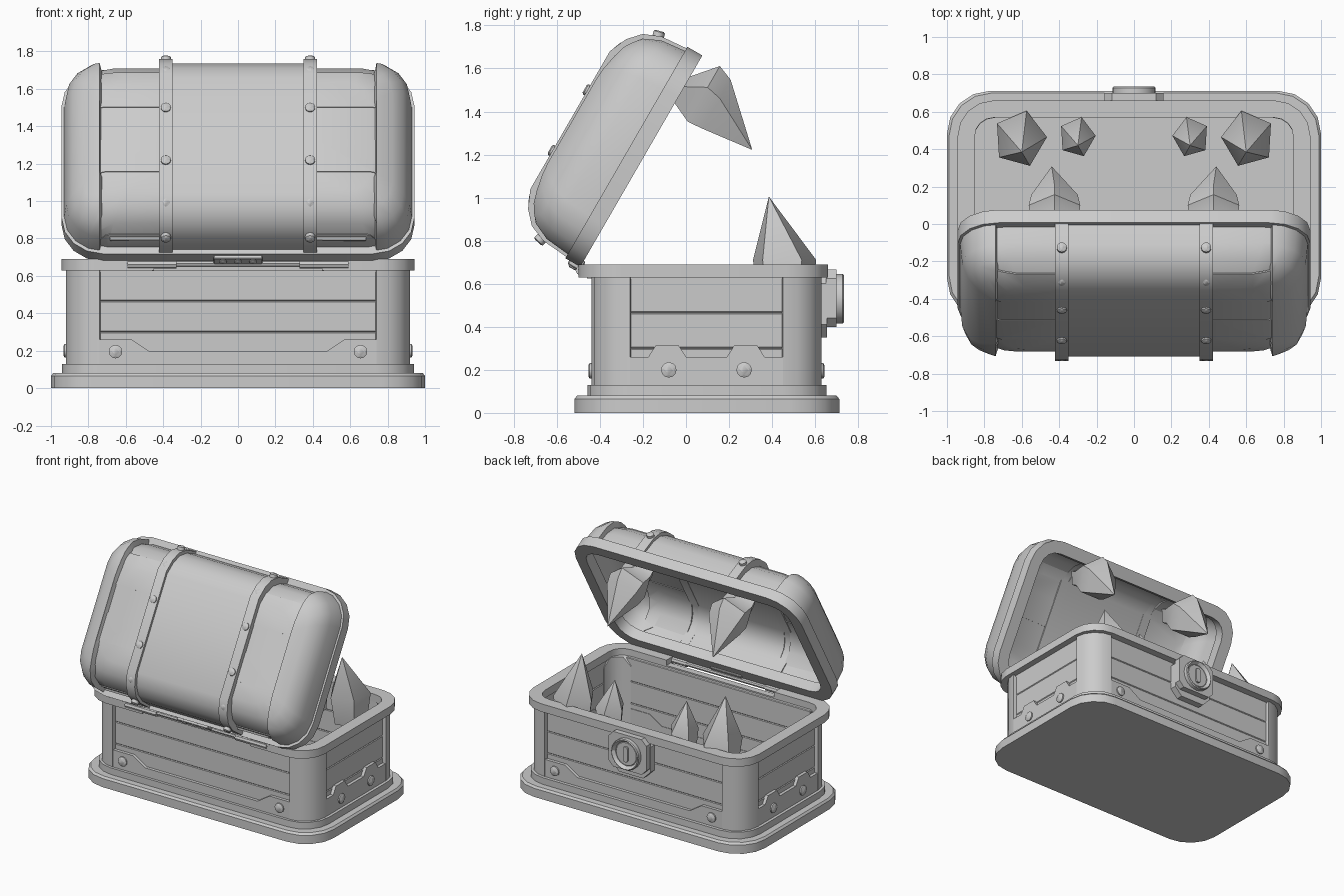
import bpy, bmesh, math
from mathutils import Matrix, Vector

if "Cube" in bpy.data.objects:
    bpy.data.objects.remove(bpy.data.objects["Cube"])

grey = bpy.data.materials.new("plain_grey")
grey.diffuse_color = (0.6, 0.6, 0.6, 1)
grey.use_nodes = True
grey.node_tree.nodes["Principled BSDF"].inputs["Base Color"].default_value = grey.diffuse_color
T = Matrix.Translation
# lid frame: hinge edge at the origin, y runs across the lid, z out of the dome
LID = T((0, -0.49, 0.68)) @ Matrix.Rotation(math.radians(60), 4, 'X')


def finish(name, bm, M=Matrix(), thick=0, bevel=0, angle=35):
    bm.transform(M)
    me = bpy.data.meshes.new(name)
    bm.to_mesh(me)
    bm.free()
    ob = bpy.data.objects.new(name, me)
    bpy.context.collection.objects.link(ob)
    me.materials.append(grey)
    bpy.ops.object.select_all(action='DESELECT')
    ob.select_set(True)
    bpy.context.view_layer.objects.active = ob
    if thick:
        m = ob.modifiers.new("thickness", 'SOLIDIFY')
        m.thickness, m.offset, m.use_even_offset = thick, -1, True
        bpy.ops.object.modifier_apply(modifier=m.name)
    if bevel:
        m = ob.modifiers.new("bevel", 'BEVEL')
        m.width, m.segments = bevel, 1
        bpy.ops.object.modifier_apply(modifier=m.name)
    bpy.ops.object.shade_smooth_by_angle(angle=math.radians(angle))
    return ob


def rounded(hx, hy, r, seg):
    pts = []
    for k, (sx, sy) in enumerate([(1, 1), (-1, 1), (-1, -1), (1, -1)]):
        for i in range(seg + 1):
            a = math.pi / 2 * (k + i / seg)
            pts.append((sx * (hx - r) + r * math.cos(a), sy * (hy - r) + r * math.sin(a)))
    return pts


def stack(rings, top=True, bottom=True):
    bm = bmesh.new()
    vs = [[bm.verts.new(p) for p in ring] for ring in rings]
    n = len(vs[0])
    for a, b in zip(vs, vs[1:]):
        for i in range(n):
            bm.faces.new((a[i], a[(i + 1) % n], b[(i + 1) % n], b[i]))
    if top:
        bm.faces.new(vs[-1])
    if bottom:
        bm.faces.new(vs[0][::-1])
    bmesh.ops.remove_doubles(bm, verts=bm.verts, dist=0.0005)
    return bm


def shell(name, sections, hx, hy, r, M=Matrix(), top=True, bottom=True, clips=(), thick=0, seg=4):
    """Rounded rectangles stacked as (height, inset), clipped by (axis, limit, keep side)."""
    rings = [[(x, y, z) for x, y in rounded(hx - d, hy - d, max(r - 0.4 * d, 0.005), seg)]
             for z, d in sections]
    bm = stack(rings, top, bottom)
    for axis, lim, side in clips:
        co, no = Vector(), Vector()
        co[axis], no[axis] = lim, side
        bmesh.ops.bisect_plane(bm, geom=bm.verts[:] + bm.edges[:] + bm.faces[:],
                               plane_co=co, plane_no=no, clear_inner=True)
    return finish(name, bm, M, thick)


def box(name, x, y, z, M=Matrix(), bevel=0):
    pts = [(x[0], y[0]), (x[1], y[0]), (x[1], y[1]), (x[0], y[1])]
    return finish(name, stack([[(a, b, c) for a, b in pts] for c in z]), M, 0, bevel)


def plate(name, pts, depth, M):
    return finish(name, stack([[(a, b, c) for a, b in pts] for c in (-depth, 0)]), M)


def facing(pos, normal):
    """Matrix whose z is the normal and whose y stays upright."""
    n = Vector(normal).normalized()
    up = Vector((0, 0, 1)) if abs(n.z) < 0.9 else Vector((0, 1, 0))
    x = up.cross(n).normalized()
    R = Matrix((x, n.cross(x), n)).transposed().to_4x4()
    return T(pos) @ R


def rivet(name, pos, normal, r=0.036, h=0.016, base=Matrix()):
    shell(name, [(-0.02, 0), (h * .6, 0), (h, r * .3)], r, r, r, base @ facing(pos, normal), seg=3)


# plinth and floor
shell("plinth", [(0, 0), (0.065, 0), (0.08, 0.012)], 1.0, 0.615, 0.23, T((0, 0.097, 0)))
shell("plinth_step", [(0.07, 0), (0.13, 0)], 0.94, 0.555, 0.2, T((0, 0.097, 0)))

# body: corner posts, planks, brackets
CY = 0.095
for sx in (-1, 1):
    for sy in (-1, 1):
        shell("corner_post", [(0.12, 0), (0.64, 0)], 0.92, 0.535, 0.18, T((0, CY, 0)), False, False,
              [(0, .74 * sx, sx), (1, .355 * sy, sy)], 0.06)
for sy in (-1, 1):
    y = sorted((CY + sy * 0.51, CY + sy * 0.48))
    for z in ((0.12, 0.30), (0.30, 0.465), (0.465, 0.64)):
        box("long_plank", (-0.77, 0.77), y, z, bevel=0.005)
    M = facing((0, CY + sy * 0.533, 0), (0, sy, 0))
    plate("long_bracket", [(-.75, .12), (.75, .12), (.75, .26), (.57, .26), (.47, .195),
                           (-.47, .195), (-.57, .26), (-.75, .26)], 0.057, M)
    for sx in (-1, 1):
        rivet("bracket_rivet", (sx * 0.655, CY + sy * 0.533, 0.195), (0, sy, 0))
for sx in (-1, 1):
    x = sorted((sx * 0.895, sx * 0.865))
    for z in ((0.12, 0.30), (0.30, 0.465), (0.465, 0.64)):
        box("side_plank", x, (-0.29, 0.48), z, bevel=0.005)
    M = facing((sx * 0.918, CY, 0), (sx, 0, 0))
    half = [(.36, .26), (.27, .26), (.235, .315), (.13, .315), (.095, .26)]
    plate("side_bracket", [(-.36, .12), (.36, .12)] + half + [(-a, b) for a, b in half[::-1]], 0.057, M)
    for y in (-0.08, 0.27):
        rivet("side_rivet", (sx * 0.918, y, 0.2), (sx, 0, 0))

# rim with a notch for the hinge at the back
rim = dict(hx=0.943, hy=0.58, r=0.19, M=T((0, 0.08, 0)), top=False, bottom=False, thick=0.09)
rsec = [(0.63, 0), (0.69, 0)]
shell("rim", rsec, clips=[(1, -0.38, 1)], **rim)
for sx in (-1, 1):
    shell("rim_back", rsec, clips=[(1, -0.38, -1), (0, .45 * sx, sx)], **rim)
box("rim_sill", (-0.46, 0.46), (-0.46, -0.41), (0.625, 0.65))

# hinge
spin = Matrix.Rotation(math.pi / 2, 4, 'Y')
shell("hinge_rod", [(-0.6, 0), (0.6, 0)], 0.016, 0.016, 0.016, T((0, -0.485, 0.665)) @ spin, seg=2)
for sx in (-1, 1):
    shell("hinge_barrel", [(-0.13, 0), (0.13, 0)], 0.023, 0.023, 0.023,
          T((sx * 0.46, -0.49, 0.662)) @ spin, seg=2)
box("hinge_block", (-0.13, 0.13), (-0.02, 0.03), (-0.01, 0.06), LID, 0.005)
for x in (-0.08, 0, 0.08):
    rivet("hinge_rivet", (x, -0.02, 0.03), (0, -1, 0), 0.02, 0.008, LID)

# lock
lm = lambda y: facing((0, y, 0.53), (0, 1, 0))


def octagon(hx, lo, hi, c):
    return [(-hx, lo + c), (-hx + c, lo), (hx - c, lo), (hx, lo + c),
            (hx, hi - c), (hx - c, hi), (-hx + c, hi), (-hx, hi - c)]


plate("lock_backing", octagon(0.16, -0.18, 0.13, 0.06), 0.06, lm(0.655))
plate("lock_plate", octagon(0.158, -0.13, 0.135, 0.04), 0.05, lm(0.70))
shell("lock_ring", [(0, 0), (0.03, 0), (0.036, 0.006)], 0.115, 0.115, 0.115, lm(0.698), False, False,
      thick=0.03, seg=6)
shell("lock_disc", [(0, 0), (0.014, 0)], 0.09, 0.09, 0.09, lm(0.698), seg=6)
shell("lock_slot", [(0, 0), (0.026, 0)], 0.018, 0.058, 0.015, lm(0.70), seg=2)

# lid rim and dome
LC = LID @ T((0, 0.565, 0))
shell("lid_rim", [(0, 0), (0.08, 0)], 0.943, 0.567, 0.22, LC, False, False, thick=0.09)
dome = [(0.07, 0), (0.2, 0.012), (0.28, 0.045), (0.335, 0.105), (0.372, 0.19)]


def lid_part(name, sink, thick, clips):
    sec = [(z - (sink if i else 0), d) for i, (z, d) in enumerate(dome)]
    shell(name, sec, 0.93 - sink, 0.55 - sink, 0.21, LC, True, False, clips, thick)


lid_part("lid_middle", 0.008, 0.045, [(0, -0.36, 1), (0, 0.36, -1)])
cuts = [-1, -0.51, -0.215, -0.015, 0.185, 0.42, 1]
for s in (-1, 1):
    lid_part("lid_cap", 0.0, 0.05, [(0, 0.74 * s, s)])
    lid_part("lid_strap", -0.010, 0.065, [(0, 0.35 * s, s), (0, 0.422 * s, -s)])
    for i, (a, b) in enumerate(zip(cuts, cuts[1:])):
        lid_part("lid_plank", 0.024 + 0.004 * (i % 2), 0.022,
                 [(0, 0.41 * s, s), (0, 0.76 * s, -s), (1, a, 1), (1, b, -1)])
    for u, n, d in ((0.012, 0.225, (-1, .25)), (0.157, 0.352, (-.4, 1)), (0.40, 0.382, (0, 1)),
                    (0.725, 0.382, (0, 1)), (0.973, 0.352, (.4, 1)), (1.118, 0.225, (1, .25))):
        rivet("strap_rivet", (s * 0.386, u, n), (0, *d), 0.027, 0.014, LID)


# teeth: five-sided sections (height, y centre, half x, half y) ending in a tip
def tooth(name, x, sections, tip, turn, M=Matrix()):
    rings = []
    for z, cy, rx, ry in sections:
        ring = []
        for i in range(5):
            a = 2 * math.pi * i / 5 + turn
            ring.append((x + rx * math.cos(a), cy + ry * math.sin(a), z))
        rings.append(ring)
    rings.append([tip] * 5)
    bm = stack(rings, False, True)
    bmesh.ops.dissolve_degenerate(bm, dist=0.0005, edges=bm.edges)
    bmesh.ops.recalc_face_normals(bm, faces=bm.faces)
    finish(name, bm, M, angle=40)


for s in (-1, 1):
    turn = math.pi / 2 + s * 0.25
    tooth("lower_big_tooth", s * 0.61, [(0.5, 0.46, 0.12, 0.12), (0.71, 0.455, 0.145, 0.155)],
          (s * 0.60, 0.385, 1.005), turn)
    tooth("lower_small_tooth", s * 0.305, [(0.5, 0.47, 0.085, 0.085), (0.71, 0.465, 0.1, 0.11)],
          (s * 0.30, 0.42, 0.90), turn)
    tooth("upper_tooth", s * 0.425, [(0.06, 0.94, 0.12, 0.08), (0.0, 0.94, 0.13, 0.08),
                                     (-0.095, 0.965, 0.145, 0.165), (-0.17, 0.955, 0.13, 0.145)],
          (s * 0.44, 0.868, -0.42), math.pi / 2, LID)
